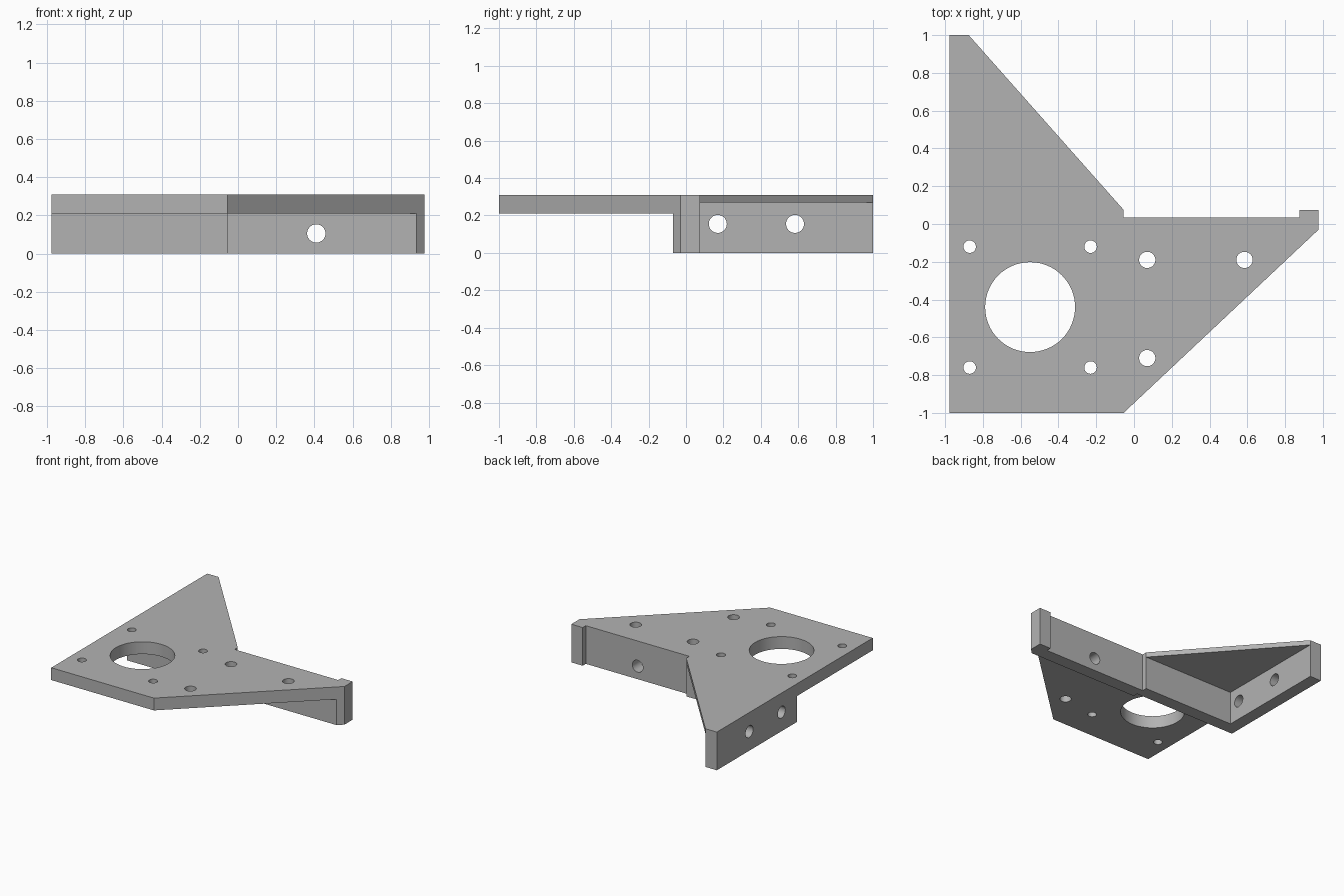
import bpy, bmesh, math
from mathutils import Vector

cube = bpy.data.objects.get("Cube")
if cube:
    bpy.data.objects.remove(cube, do_unlink=True)

TOP, PLATE_BOTTOM, WEB_BOTTOM = 0.31, 0.21, 0.27

grey = bpy.data.materials.new("machined_grey")
grey.use_nodes = True
color = (0.45, 0.45, 0.45, 1)
grey.diffuse_color = color
grey.node_tree.nodes["Principled BSDF"].inputs["Base Color"].default_value = color


def prism(name, outline, z0, z1):
    """Extrude a flat outline between two heights."""
    bm = bmesh.new()
    face = bm.faces.new([bm.verts.new((x, y, z0)) for x, y in outline])
    top = bmesh.ops.extrude_face_region(bm, geom=[face])["geom"]
    verts = [v for v in top if isinstance(v, bmesh.types.BMVert)]
    bmesh.ops.translate(bm, verts=verts, vec=(0, 0, z1 - z0))
    bmesh.ops.recalc_face_normals(bm, faces=bm.faces)
    mesh = bpy.data.meshes.new(name)
    bm.to_mesh(mesh)
    bm.free()
    mesh.materials.append(grey)
    obj = bpy.data.objects.new(name, mesh)
    bpy.context.collection.objects.link(obj)
    return obj


def drill(name, centre, radius, axis, length=0.8):
    """Make a round cutter along an axis."""
    bpy.ops.mesh.primitive_cylinder_add(vertices=64, radius=radius, depth=length, location=centre)
    obj = bpy.context.object
    obj.name = name
    obj.rotation_mode = 'QUATERNION'
    obj.rotation_quaternion = Vector((0, 0, 1)).rotation_difference(Vector(axis))
    obj.data.materials.append(grey)
    return obj


# Bracket blank: mounting plate, triangular web and end foot in one outline
bracket = prism("bracket", [
    (-0.977, -1), (-0.055, -1), (0.977, -0.03), (0.977, 0.075), (0.875, 0.075),
    (0.875, 0.035), (-0.055, 0.035), (-0.055, 0.075), (-0.875, 1), (-0.977, 1)], 0, TOP)

# Pockets that leave the walls standing beneath the plate and the web
cutters = [
    prism("plate_pocket", [(-1.2, -1.2), (1.2, -1.2), (1.2, -0.07), (-0.055, -0.07),
                           (-0.055, -0.03), (-1.2, -0.03)], -0.2, PLATE_BOTTOM),
    prism("web_pocket", [(-0.875, 0.075), (0.1, 0.075), (0.1, 1.2), (-0.875, 1.2)],
          -0.2, WEB_BOTTOM),
    drill("motor_bore", (-0.55, -0.44, 0.2), 0.238, (0, 0, 1)),
]

# Four small bolt holes around the bore
for sx in (-1, 1):
    for sy in (-1, 1):
        cutters.append(drill("bolt_hole", (-0.55 + sx * 0.32, -0.44 + sy * 0.32, 0.2),
                             0.033, (0, 0, 1)))

# Three plate holes, two side wall holes, one back wall hole
for x, y in ((0.07, -0.19), (0.585, -0.19), (0.07, -0.71)):
    cutters.append(drill("plate_hole", (x, y, 0.2), 0.043, (0, 0, 1)))
for y in (0.17, 0.583):
    cutters.append(drill("side_wall_hole", (-0.93, y, 0.155), 0.048, (1, 0, 0), 0.4))
cutters.append(drill("back_wall_hole", (0.41, 0, 0.105), 0.048, (0, 1, 0), 0.4))

for cutter in cutters:
    cutter.hide_render = True
    cutter.hide_viewport = False
    cut = bracket.modifiers.new(cutter.name, 'BOOLEAN')
    cut.operation = 'DIFFERENCE'
    cut.solver = 'EXACT'
    cut.object = cutter

# Apply the cuts, then remove the cutters
bpy.ops.object.select_all(action='DESELECT')
bpy.context.view_layer.objects.active = bracket
bracket.select_set(True)
for cut in list(bracket.modifiers):
    bpy.ops.object.modifier_apply(modifier=cut.name)
for cutter in cutters:
    bpy.data.objects.remove(cutter, do_unlink=True)
bpy.ops.object.shade_smooth_by_angle(angle=math.radians(30))
